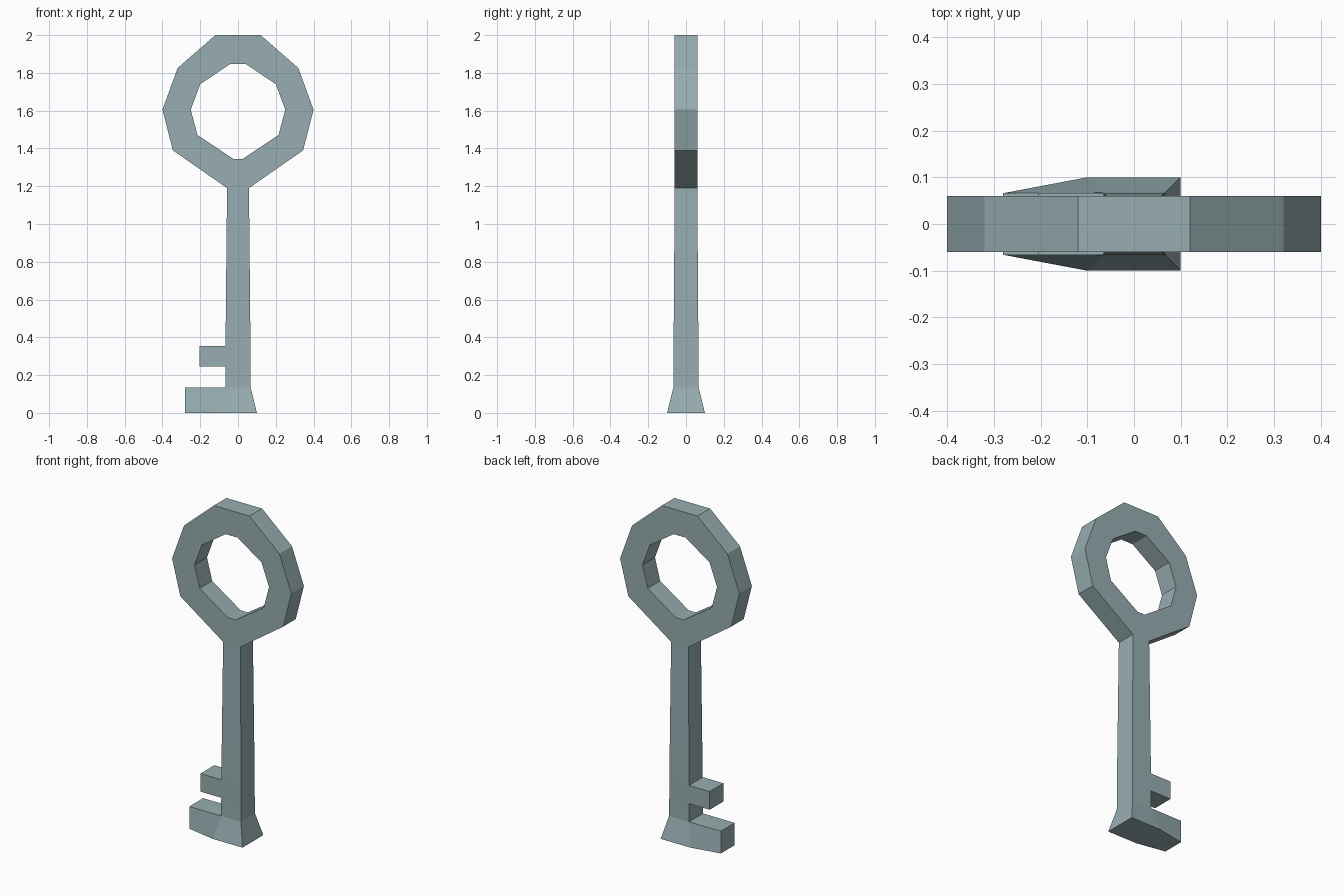
import bpy, bmesh

if "Cube" in bpy.data.objects:
    bpy.data.objects.remove(bpy.data.objects["Cube"])

steel = bpy.data.materials.new("blue grey steel")
steel.diffuse_color = (0.31, 0.42, 0.44, 1)
steel.use_nodes = True
steel.node_tree.nodes["Principled BSDF"].inputs["Base Color"].default_value = steel.diffuse_color


def finish(bm, name):
    bmesh.ops.recalc_face_normals(bm, faces=bm.faces[:])
    me = bpy.data.meshes.new(name)
    bm.to_mesh(me)
    bm.free()
    me.materials.append(steel)
    ob = bpy.data.objects.new(name, me)
    bpy.context.collection.objects.link(ob)
    return ob


def mirrored(half):
    """Close a right-hand outline with its mirror image."""
    return half + [(-x, z) for x, z in reversed(half)]


# Bow: ten-sided ring, open underneath where the shaft joins
outer = mirrored([(0.12, 2.0), (0.32, 1.825), (0.40, 1.605), (0.345, 1.39), (0.058, 1.19)])
inner = mirrored([(0.04, 1.848), (0.20, 1.74), (0.25, 1.605), (0.215, 1.472), (0.025, 1.345)])
bm = bmesh.new()
D = 0.06
loops = [[bm.verts.new((x, y, z)) for x, z in prof]
         for prof, y in ((outer, -D), (outer, D), (inner, D), (inner, -D))]
for k in range(4):
    a, b = loops[k], loops[(k + 1) % 4]
    for i in range(10):
        j = (i + 1) % 10
        if k == 0 and i == 4:
            continue  # shaft opening
        bm.faces.new((a[i], a[j], b[j], b[i]))
finish(bm, "bow")

# Shaft: square column flaring out at the foot
levels = [(0, 0.10, 0.10), (0.135, 0.067, 0.067), (0.245, 0.066, 0.066),
          (0.355, 0.066, 0.066), (0.58, 0.064, 0.064), (1.19, 0.058, D)]
bm = bmesh.new()
rings = [[bm.verts.new((sx * hx, sy * hy, z)) for sx, sy in ((-1, -1), (1, -1), (1, 1), (-1, 1))]
         for z, hx, hy in levels]
left = []
for a, b in zip(rings, rings[1:]):
    for i in range(4):
        j = (i + 1) % 4
        f = bm.faces.new((a[i], a[j], b[j], b[i]))
        if i == 3:
            left.append(f)
bm.faces.new(rings[0])
bmesh.ops.recalc_face_normals(bm, faces=bm.faces[:])

# Teeth: pulled out of the left side of the shaft
for face, x in ((left[0], -0.28), (left[2], -0.205)):
    new = bmesh.ops.extrude_discrete_faces(bm, faces=[face])["faces"][0]
    for v in new.verts:
        v.co.x = x
        v.co.y = 0.066 if v.co.y > 0 else -0.066
finish(bm, "shaft_and_teeth")
